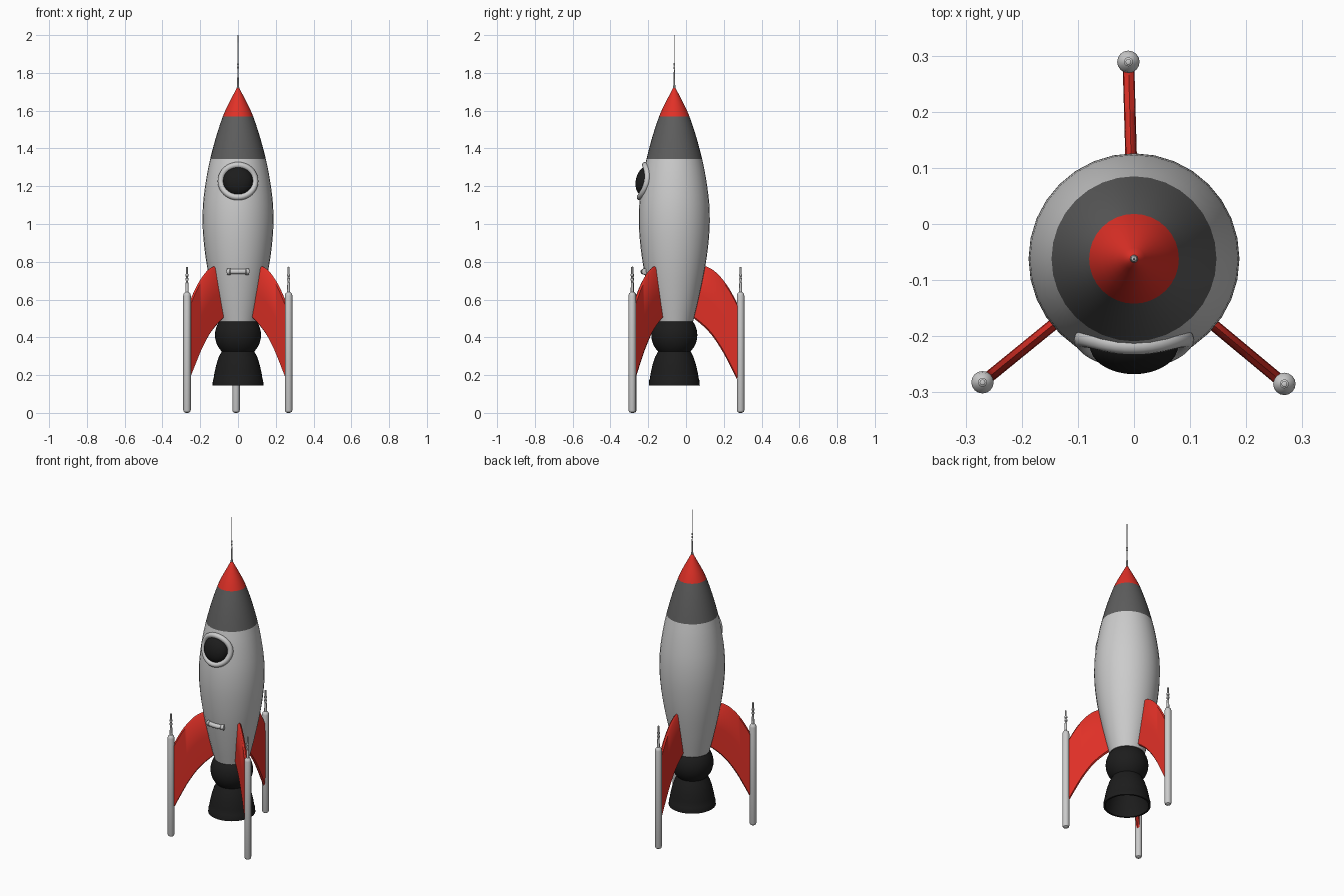
import bpy, bmesh, math
from mathutils import Vector, Matrix

if "Cube" in bpy.data.objects:
    bpy.data.objects.remove(bpy.data.objects["Cube"])

AXIS_Y = -0.062


def material(name, rgb):
    m = bpy.data.materials.new(name)
    m.diffuse_color = (*rgb, 1)
    m.use_nodes = True
    m.node_tree.nodes["Principled BSDF"].inputs["Base Color"].default_value = m.diffuse_color
    return m


RED = material("red", (0.75, 0.03, 0.02))
DARK = material("dark_grey", (0.11, 0.11, 0.11))
BLACK = material("black", (0.012, 0.012, 0.012))


def spline(points, x):
    """Smooth height lookup through (x, value) points."""
    def slope(k):
        a, b = points[max(k - 1, 0)], points[min(k + 1, len(points) - 1)]
        return (b[1] - a[1]) / (b[0] - a[0])
    i = max(k for k in range(len(points) - 1) if k == 0 or points[k][0] <= x)
    (x0, y0), (x1, y1) = points[i], points[i + 1]
    h = x1 - x0
    t = (x - x0) / h
    return ((2*t**3 - 3*t*t + 1) * y0 + (t**3 - 2*t*t + t) * h * slope(i)
            + (3*t*t - 2*t**3) * y1 + (t**3 - t*t) * h * slope(i + 1))


def finish(name, bm, mat=None, matrix=Matrix(), angle=35):
    bmesh.ops.remove_doubles(bm, verts=bm.verts, dist=1e-5)
    bmesh.ops.recalc_face_normals(bm, faces=bm.faces)
    mesh = bpy.data.meshes.new(name)
    bm.to_mesh(mesh)
    bm.free()
    ob = bpy.data.objects.new(name, mesh)
    bpy.context.collection.objects.link(ob)
    ob.matrix_world = matrix
    if mat:
        mesh.materials.append(mat)
    bpy.ops.object.select_all(action='DESELECT')
    ob.select_set(True)
    bpy.context.view_layer.objects.active = ob
    bpy.ops.object.shade_smooth_by_angle(angle=math.radians(angle))
    return ob


def loft(rings, close_ends=False, loop=False):
    """Skin a list of closed point rings."""
    bm = bmesh.new()
    vs = [[bm.verts.new(p) for p in r] for r in rings]
    n = len(vs[0])
    pairs = list(zip(vs, vs[1:])) + ([(vs[-1], vs[0])] if loop else [])
    for a, b in pairs:
        for j in range(n):
            k = (j + 1) % n
            bm.faces.new((a[j], a[k], b[k], b[j]))
    if close_ends:
        bm.faces.new(vs[0])
        bm.faces.new(vs[-1])
    return bm


def lathe(name, profile, mat=None, x=0, y=AXIS_Y, seg=32, matrix=None):
    rings = [[(r * math.cos(math.tau * j / seg), r * math.sin(math.tau * j / seg), z)
              for j in range(seg)] for r, z in profile]
    return finish(name, loft(rings), mat, matrix or Matrix.Translation((x, y, 0)))


def tube(name, path, radii, loop=False, seg=12):
    """Round tube along a path of Vectors."""
    n = len(path)
    rings = []
    for i, p in enumerate(path):
        a = path[i - 1] if loop or i else p
        b = path[(i + 1) % n] if loop or i < n - 1 else p
        t = (b - a).normalized()
        u = t.cross(Vector((0, 1, 0))).normalized()
        v = t.cross(u)
        rings.append([p + radii[i] * (u * math.cos(math.tau * j / seg)
                                      + v * math.sin(math.tau * j / seg)) for j in range(seg)])
    return finish(name, loft(rings, not loop, loop))


# Hull: one smooth profile cut into three colour bands
HULL = [(0.485, 0.1), (0.6, 0.128), (0.77, 0.163), (0.9, 0.181), (1.02, 0.188),
        (1.15, 0.181), (1.345, 0.147), (1.57, 0.08), (1.72, 0.007)]


def hull_r(z):
    return spline(HULL, z)


def band(z0, z1, n):
    return [(hull_r(z0 + (z1 - z0) * i / n), z0 + (z1 - z0) * i / n) for i in range(n + 1)]


lathe("hull", [(0, 0.485)] + band(0.485, 1.345, 18))
lathe("upper_hull", band(1.345, 1.57, 6), DARK)
lathe("nose_cone", band(1.57, 1.72, 6) + [(0, 1.725)], RED)

# Antenna
lathe("antenna", [(0.008, 1.71), (0.005, 1.74), (0.0035, 1.79), (0.0025, 1.82), (0.005, 1.825),
                  (0.005, 1.832), (0.0025, 1.834), (0.0025, 1.84), (0.005, 1.842),
                  (0.005, 1.85), (0.002, 1.852), (0.0015, 2.0), (0, 2.0)], seg=10)

# Engine ball and hollow nozzle
ball = [(0.122 * math.cos(a), 0.412 + 0.122 * math.sin(a))
        for a in (math.radians(-90 + 10 * i) for i in range(14))]
lathe("engine_ball", ball + [(0, ball[-1][1])], BLACK)
lathe("engine_nozzle", [(0, 0.328), (0.085, 0.328), (0.102, 0.295), (0.115, 0.255), (0.125, 0.21),
                        (0.13, 0.178), (0.133, 0.172), (0.135, 0.145), (0.124, 0.145),
                        (0.112, 0.21), (0.09, 0.27), (0, 0.3)], BLACK)


# Porthole frame follows the curved hull
def on_hull(x, z):
    return Vector((x, AXIS_Y - math.sqrt(hull_r(z) ** 2 - x * x), z))


ring = [on_hull(0.091 * math.cos(a), 1.227 + 0.085 * math.sin(a))
        for a in (math.tau * i / 40 for i in range(40))]
tube("porthole_frame", ring, [0.0165] * 40, loop=True)

# Porthole glass dome
dome = [(0.079 * math.cos(a), 0.05 * math.sin(a)) for a in (math.radians(10 * i) for i in range(10))]
lathe("porthole_glass", [(0, 0)] + dome, BLACK,
      matrix=Matrix.Translation((0, -0.216, 1.227)) @ Matrix.Rotation(math.radians(78), 4, 'X'))

# Door handle with thicker ends
xs = [-0.057, -0.055, -0.04, -0.038, -0.02, 0, 0.02, 0.038, 0.04, 0.055, 0.057]
rs = [0.011, 0.017, 0.017, 0.014, 0.014, 0.014, 0.014, 0.014, 0.017, 0.017, 0.011]
tube("handle", [on_hull(x, 0.748) + Vector((0, -0.006, 0)) for x in xs], rs)

# Fins and landing pods
TOP = [(0.09, 0.77), (0.155, 0.778), (0.2, 0.76), (0.24, 0.725), (0.28, 0.675), (0.31, 0.625), (0.336, 0.575)]
LOW = [(0.07, 0.515), (0.1, 0.503), (0.187, 0.425), (0.25, 0.335), (0.292, 0.257), (0.336, 0.17)]
SECTION = [(0, 0), (0.03, 1), (0.5, 1.15), (0.97, 1), (1, 0), (0.97, -1), (0.5, -1.15), (0.03, -1)]
POD = [(0, 0), (0.01, 0.001), (0.017, 0.006), (0.02, 0.015), (0.02, 0.62), (0.017, 0.632),
       (0.008, 0.64), (0.007, 0.69), (0.005, 0.692), (0.005, 0.7), (0.008, 0.702), (0.008, 0.712),
       (0.005, 0.714), (0.005, 0.722), (0.008, 0.724), (0.008, 0.734), (0.005, 0.736),
       (0.005, 0.772), (0, 0.774)]


def fin(name, angle):
    rings = []
    for i in range(17):
        r = 0.09 + 0.246 * i / 16
        lo, hi = spline(LOW, r), spline(TOP, r)
        rings.append([(r, w * 0.009, lo + (hi - lo) * u) for u, w in SECTION])
    finish(name, loft(rings, True), RED,
           Matrix.Translation((0, AXIS_Y, 0)) @ Matrix.Rotation(angle, 4, 'Z'), 50)


for label, px, py in (("right", 0.268, -0.285), ("left", -0.27, -0.282), ("back", -0.01, 0.289)):
    fin(label + "_fin", math.atan2(py - AXIS_Y, px))
    lathe(label + "_landing_pod", POD, x=px, y=py, seg=16)
